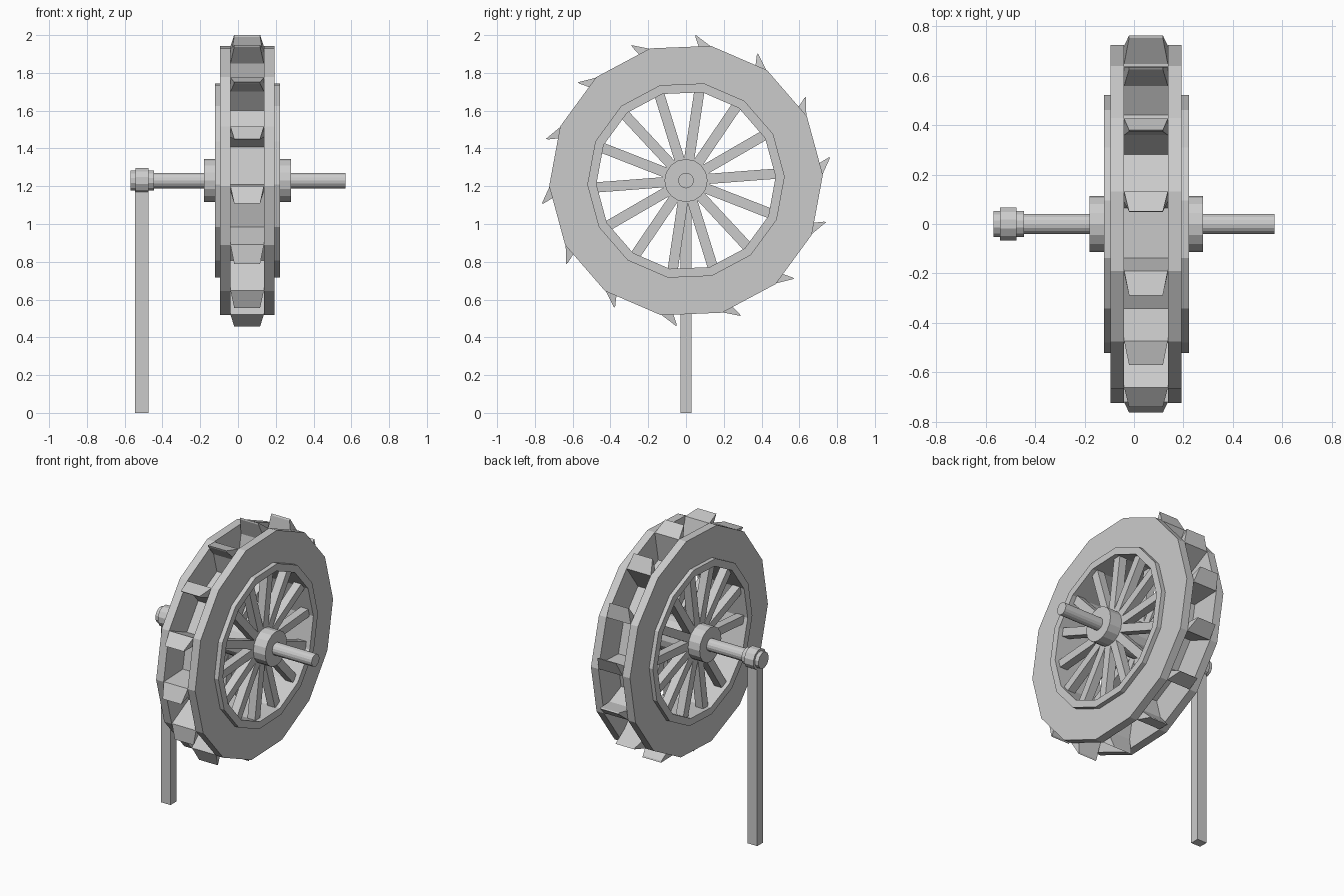
import bpy, bmesh
from math import sin, cos, radians, pi

if "Cube" in bpy.data.objects:
    bpy.data.objects.remove(bpy.data.objects["Cube"])

CZ = 1.23                 # wheel centre height
N = 14                    # paddles, spokes and rim sides
A0 = radians(79.5)        # angle of the first rim corner
STEP = 2 * pi / N


def make(name, bm):
    bmesh.ops.recalc_face_normals(bm, faces=bm.faces)
    me = bpy.data.meshes.new(name)
    bm.to_mesh(me)
    bm.free()
    ob = bpy.data.objects.new(name, me)
    bpy.context.collection.objects.link(ob)
    return ob


def polar(x, r, t, a):
    """Point at radial r and tangential t, turned by angle a about the axle."""
    return (x, r * cos(a) - t * sin(a), CZ + r * sin(a) + t * cos(a))


def lathe(name, profile, n, a0=0.0, closed=False):
    """Turn an (x, radius) profile about the axle; closed profiles make rings."""
    bm = bmesh.new()
    loops = [[bm.verts.new(polar(x, r, 0, a0 + 2 * pi * i / n)) for i in range(n)]
             for x, r in profile]
    pairs = list(zip(loops, loops[1:]))
    if closed:
        pairs.append((loops[-1], loops[0]))
    else:
        bm.faces.new(loops[0])
        bm.faces.new(loops[-1])
    for p, q in pairs:
        for i in range(n):
            j = (i + 1) % n
            bm.faces.new((p[i], p[j], q[j], q[i]))
    return make(name, bm)


def prism(bm, left, right):
    """Solid between two matching outlines."""
    a = [bm.verts.new(p) for p in left]
    b = [bm.verts.new(p) for p in right]
    bm.faces.new(a)
    bm.faces.new(b)
    for i in range(len(a)):
        j = (i + 1) % len(a)
        bm.faces.new((a[i], a[j], b[j], b[i]))


def ring(name, x0, x1, r0, r1):
    return lathe(name, [(x0, r0), (x0, r1), (x1, r1), (x1, r0)], N, A0, True)


# Side rims and the drum that forms the bucket floors
ring("left_rim", -0.095, -0.04, 0.50, 0.725)
ring("right_rim", 0.137, 0.192, 0.50, 0.725)
ring("drum", -0.122, 0.222, 0.475, 0.523)

# Paddles: radial board with a slanted, tapering lip (radial, tangential, inset)
section = [(0.50, 0, 0), (0.722, 0, 0), (0.768, 0.091, 0.02),
           (0.757, 0.090, 0.02), (0.65, 0.03, 0), (0.50, 0.03, 0)]
bm = bmesh.new()
for k in range(N):
    a = A0 + k * STEP
    prism(bm, [polar(-0.04 + i, r, t, a) for r, t, i in section],
          [polar(0.137 - i, r, t, a) for r, t, i in section])
make("paddles", bm)

# Two layers of spokes
for name, x0, x1 in (("left_spokes", -0.095, -0.04), ("right_spokes", 0.137, 0.192)):
    bm = bmesh.new()
    for k in range(N):
        a = radians(81.5) + k * STEP
        box = [(0.09, -0.027), (0.49, -0.027), (0.49, 0.027), (0.09, 0.027)]
        prism(bm, [polar(x0, r, t, a) for r, t in box],
              [polar(x1, r, t, a) for r, t in box])
    make(name, bm)

# Hub, axle and bearing
lathe("hub", [(-0.18, 0.114), (0.28, 0.114)], 16)
lathe("axle", [(-0.56, 0.041), (0.57, 0.041)], 16)
lathe("bearing", [(-0.57, 0.054), (-0.543, 0.054), (-0.543, 0.069), (-0.475, 0.069),
                  (-0.475, 0.054), (-0.445, 0.054)], 12, radians(15))

# Support post
bm = bmesh.new()
prism(bm, [(x, y, 0) for x, y in ((-0.545, -0.03), (-0.475, -0.03), (-0.475, 0.03), (-0.545, 0.03))],
      [(x, y, 1.18) for x, y in ((-0.545, -0.03), (-0.475, -0.03), (-0.475, 0.03), (-0.545, 0.03))])
make("support_post", bm)
